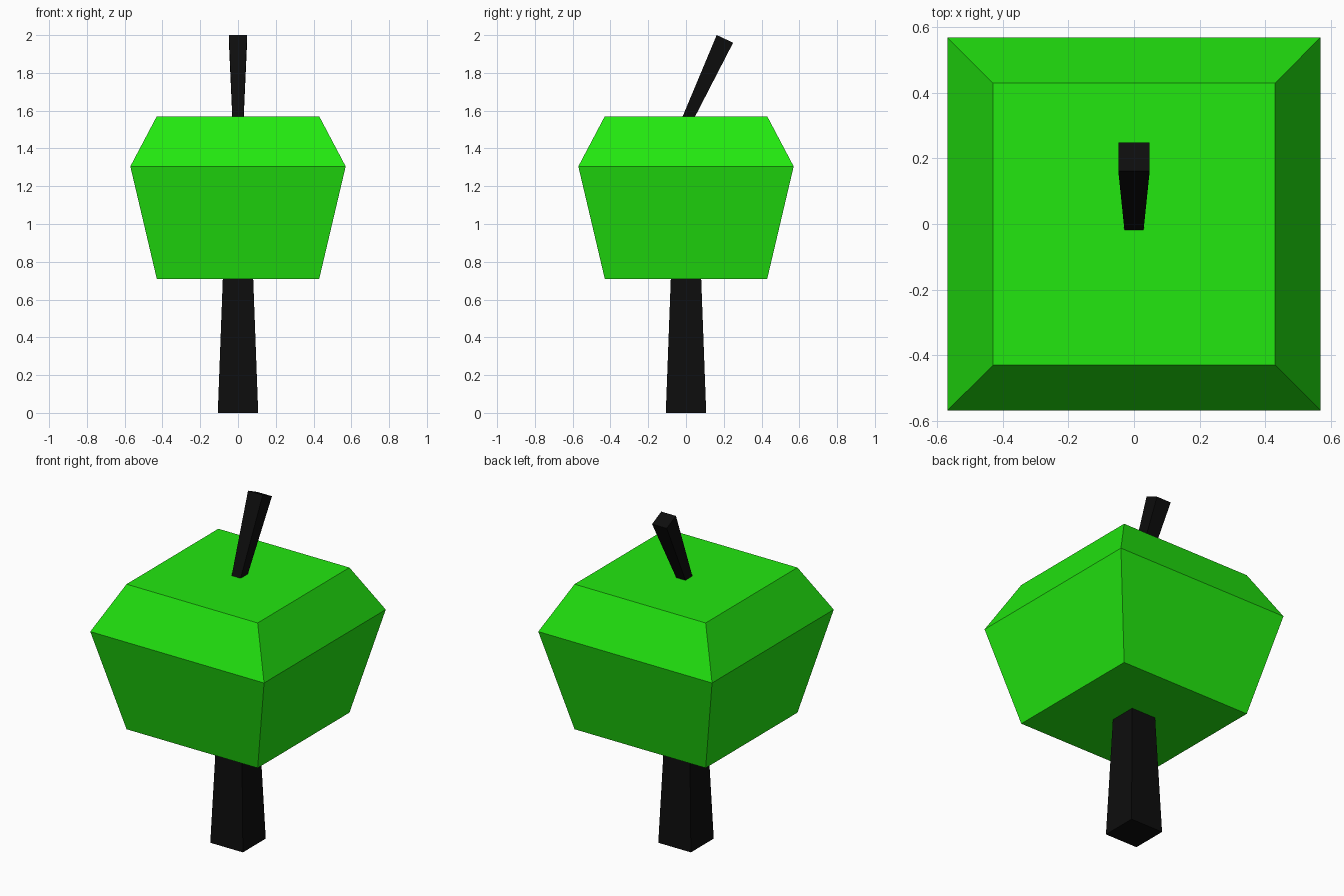
import bpy, bmesh
from math import radians
from mathutils import Matrix, Vector

if "Cube" in bpy.data.objects:
    bpy.data.objects.remove(bpy.data.objects["Cube"])


def material(name, color):
    mat = bpy.data.materials.new(name)
    mat.diffuse_color = (*color, 1)
    mat.use_nodes = True
    mat.node_tree.nodes["Principled BSDF"].inputs["Base Color"].default_value = mat.diffuse_color
    return mat


def square_loft(name, profile, mat, matrix=Matrix()):
    """Closed square-section solid through (half_width, height) levels."""
    bm = bmesh.new()
    rings = [[bm.verts.new((sx * h, sy * h, z))
              for sx, sy in ((-1, -1), (1, -1), (1, 1), (-1, 1))]
             for h, z in profile]
    for low, high in zip(rings, rings[1:]):
        for i in range(4):
            j = (i + 1) % 4
            bm.faces.new((low[i], low[j], high[j], high[i]))
    bm.faces.new(rings[0][::-1])
    bm.faces.new(rings[-1])
    bm.transform(matrix)
    mesh = bpy.data.meshes.new(name)
    bm.to_mesh(mesh)
    bm.free()
    mesh.materials.append(mat)
    obj = bpy.data.objects.new(name, mesh)
    bpy.context.collection.objects.link(obj)
    return obj


green = material("leaf_green", (0.016, 0.8, 0.005))
black = material("bark_black", (0.004, 0.004, 0.004))

# Tapered trunk, slightly embedded in the canopy
square_loft("trunk", [(0.107, 0), (0.079, 0.75)], black)

# Faceted canopy
square_loft("canopy", [(0.43, 0.71), (0.57, 1.305), (0.43, 1.57)], green)

# Stem leaning backwards, widening to its tip
tip = Matrix.Translation(Vector((0, 0.206, 1.98))) @ Matrix.Rotation(radians(-25), 4, 'X')
square_loft("stem", [(0.028, -0.50), (0.048, 0)], black, tip)
